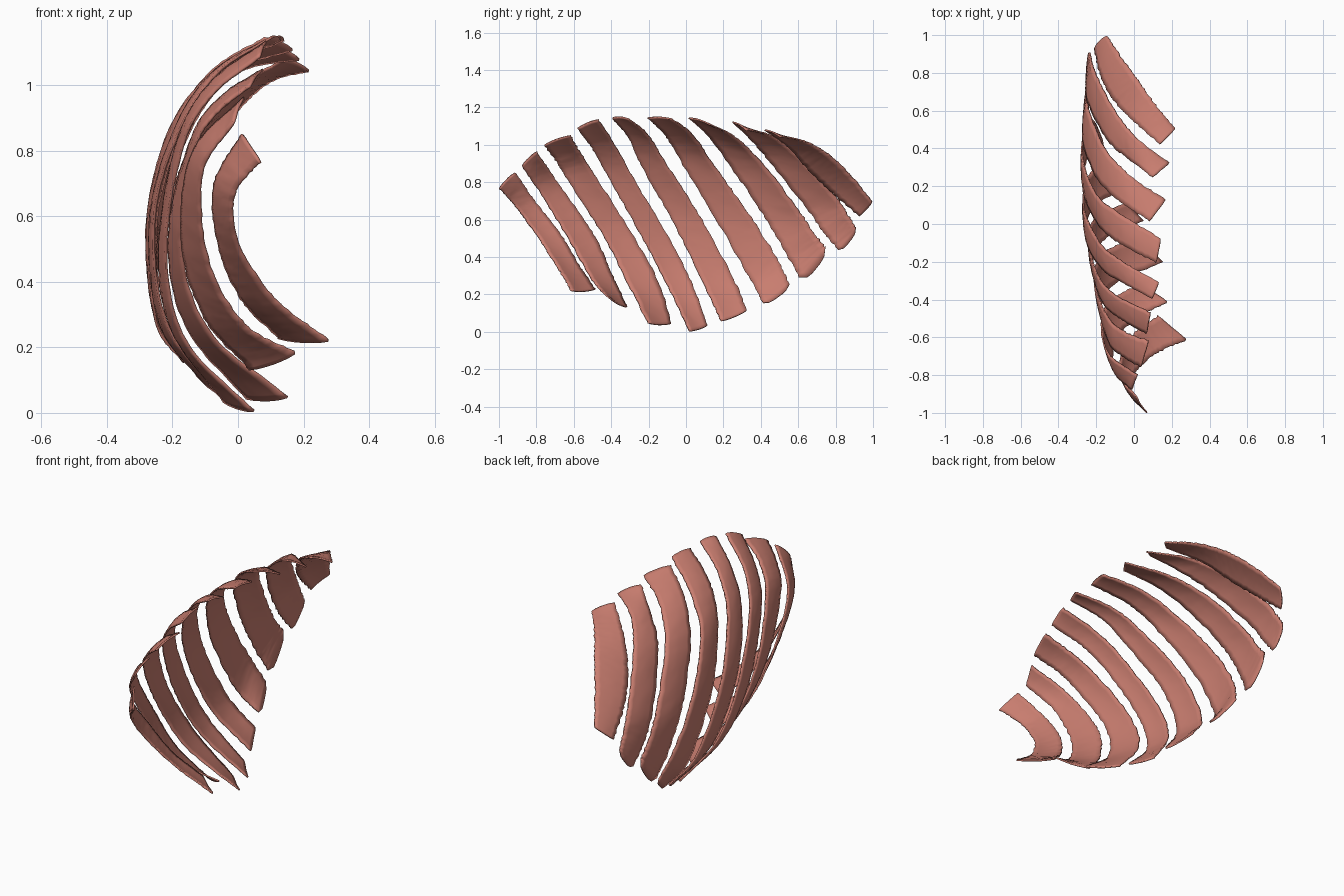
import bpy, bmesh, math, random
from mathutils import Vector

random.seed(4)
LONG, WIDE = 60, 6      # segments along and across a strip
THICK = 0.008

mat = bpy.data.materials.new("muscle_pink")
mat.diffuse_color = (0.58, 0.205, 0.16, 1)


def spline(pts, t):
    """Smooth curve through the points, t from 0 to 1."""
    p = [Vector(q) for q in pts]
    p = [2 * p[0] - p[1]] + p + [2 * p[-1] - p[-2]]
    s = t * (len(pts) - 1)
    i = min(int(s), len(pts) - 2)
    u = s - i
    a, b, c, d = p[i:i + 4]
    return 0.5 * (2 * b + (c - a) * u + (2 * a - 5 * b + 4 * c - d) * u ** 2
                  + (3 * b - a - 3 * c + d) * u ** 3)


def strip(name, front, rear, bulge=0.0):
    """Thin curved band stretched between a front and a rear edge, top to bottom."""
    bm = bmesh.new()
    rows = []
    for i in range(LONG + 1):
        t = i / LONG
        a, b = spline(front, t), spline(rear, t)
        across = b - a
        along = spline(front, min(t + .01, 1)) - spline(front, max(t - .01, 0))
        n = across.cross(along).normalized()
        if n.x > 0:
            n = -n
        # slightly ragged long edges
        r0, r1 = random.uniform(-.03, .02), random.uniform(-.02, .03)
        row = []
        for j in range(WIDE + 1):
            v = j / WIDE
            w = r0 + v * (1 + r1 - r0)
            bow = 0.006 * math.sin(math.pi * v) + random.uniform(-.001, .001)
            # rounded corners at both ends, lower end may bulge
            end = 0.005 * (2 * v - 1) ** 4
            shift = Vector((0, 0, 0))
            if i == 0:
                shift = along.normalized() * end
            elif i == LONG:
                shift = along.normalized() * (bulge * (1 - (2 * v - 1) ** 4) - end)
            row.append(bm.verts.new(a + across * w + n * bow + shift))
        rows.append(row)
    for r, s in zip(rows, rows[1:]):
        for j in range(WIDE):
            bm.faces.new((r[j], r[j + 1], s[j + 1], s[j]))
    bmesh.ops.recalc_face_normals(bm, faces=bm.faces)
    me = bpy.data.meshes.new(name)
    bm.to_mesh(me)
    bm.free()
    me.materials.append(mat)
    ob = bpy.data.objects.new(name, me)
    bpy.context.collection.objects.link(ob)
    sol = ob.modifiers.new("thickness", 'SOLIDIFY')
    sol.thickness = THICK
    sol.offset = 0
    bpy.context.view_layer.objects.active = ob
    ob.select_set(True)
    bpy.ops.object.shade_smooth_by_angle(angle=math.radians(40))
    ob.select_set(False)


# Bands between the ribs, from front to back
strip("rib_muscle_1",
      [(.07, -1.0, .77), (-.01, -.91, .67), (0, -.80, .52), (.11, -.69, .35), (.28, -.61, .217)],
      [(.015, -.915, .855), (-.07, -.81, .70), (-.06, -.67, .52), (.01, -.57, .35), (.13, -.485, .225)])
strip("rib_muscle_2",
      [(-.01, -.88, .89), (-.11, -.77, .73), (-.09, -.605, .46), (.02, -.495, .27), (.18, -.41, .18)],
      [(.02, -.80, .965), (-.14, -.68, .79), (-.17, -.495, .52), (-.10, -.39, .29), (.04, -.315, .13)])
strip("rib_muscle_3",
      [(.04, -.76, 1.0), (-.06, -.70, .92), (-.13, -.63, .81), (-.175, -.445, .52),
       (-.09, -.305, .25), (.155, -.2, .045)],
      [(.08, -.62, 1.05), (-.05, -.57, .965), (-.14, -.49, .84), (-.21, -.305, .55),
       (-.16, -.15, .27), (.03, -.08, .04)])
strip("rib_muscle_4",
      [(.07, -.58, 1.09), (-.08, -.495, .97), (-.17, -.405, .81), (-.22, -.225, .49),
       (-.16, -.085, .22), (.05, .02, .003)],
      [(.09, -.47, 1.135), (-.09, -.38, 1.0), (-.19, -.275, .81), (-.24, -.085, .49),
       (-.20, .035, .25), (-.04, .115, .03)])
strip("rib_muscle_5",
      [(.10, -.395, 1.145), (-.06, -.31, 1.04), (-.175, -.23, .87), (-.255, -.075, .60),
       (-.22, .085, .28), (-.05, .19, .055)],
      [(.135, -.31, 1.14), (-.05, -.205, 1.055), (-.18, -.10, .89), (-.265, .085, .60),
       (-.24, .255, .28), (-.12, .325, .11)])
strip("rib_muscle_6",
      [(.12, -.205, 1.145), (-.06, -.11, 1.05), (-.18, -.015, .89), (-.265, .162, .60),
       (-.25, .345, .28), (-.16, .415, .15)],
      [(.145, -.08, 1.14), (-.04, .035, 1.055), (-.195, .15, .89), (-.27, .335, .63),
       (-.265, .475, .41), (-.22, .555, .25)], 0.015)
strip("rib_muscle_7",
      [(.085, .015, 1.145), (-.07, .118, 1.05), (-.19, .235, .89), (-.265, .412, .63),
       (-.265, .54, .41), (-.24, .61, .285)],
      [(.17, .125, 1.11), (-.02, .255, 1.045), (-.16, .41, .90), (-.24, .60, .65),
       (-.25, .69, .52), (-.25, .745, .45)], 0.035)
strip("rib_muscle_8",
      [(.10, .245, 1.125), (-.015, .335, 1.04), (-.135, .44, .92), (-.24, .635, .675),
       (-.253, .745, .52), (-.245, .82, .435)],
      [(.19, .32, 1.08), (.01, .46, 1.045), (-.115, .62, .92), (-.205, .80, .722),
       (-.225, .87, .618), (-.235, .91, .55)], 0.015)
strip("rib_muscle_9",
      [(.14, .42, 1.08), (-.005, .548, .988), (-.10, .648, .875), (-.172, .778, .75), (-.21, .93, .615)],
      [(.22, .50, 1.045), (.115, .63, 1.02), (.027, .75, .955), (-.067, .88, .835), (-.145, 1.0, .69)])
